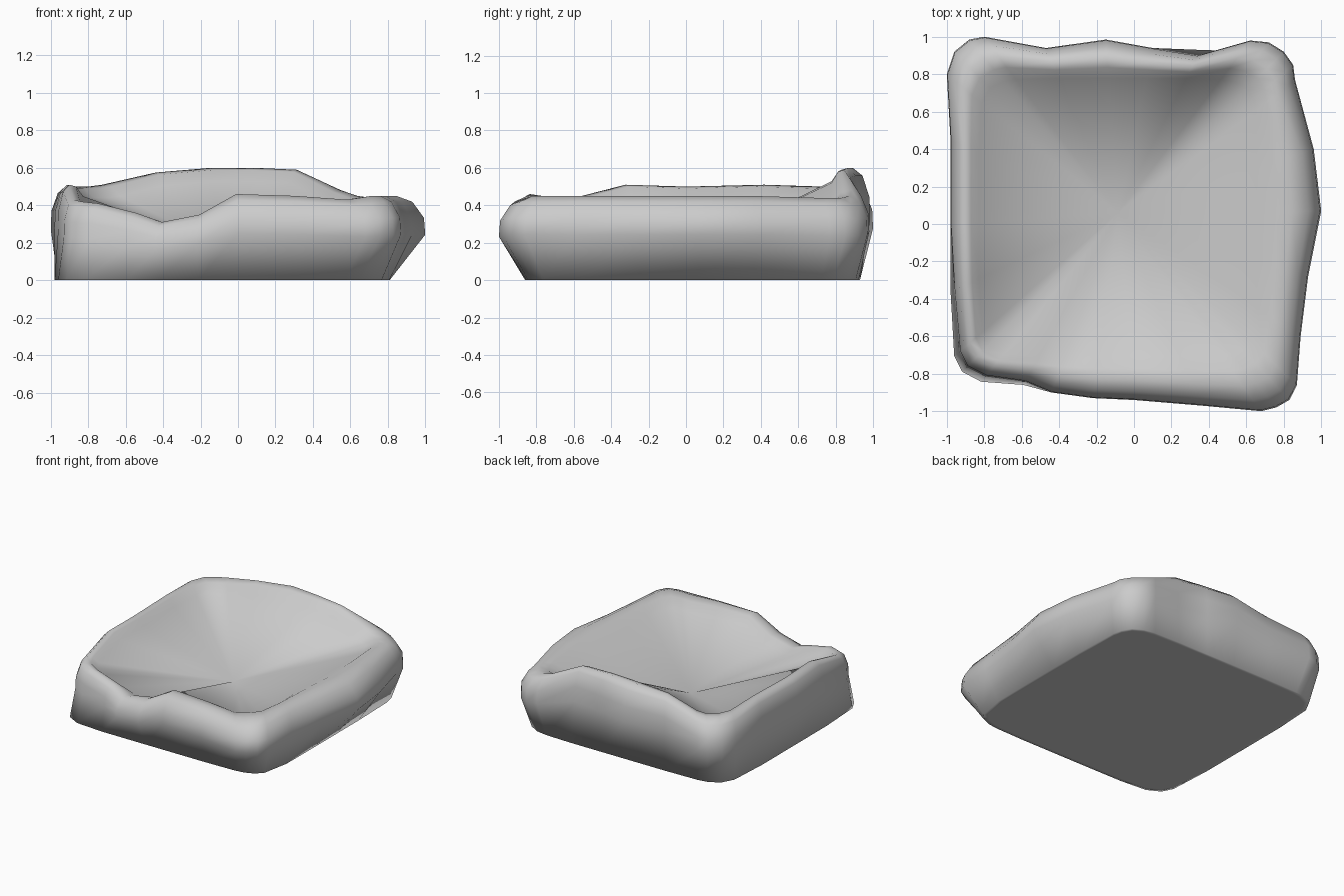
import bpy, bmesh, math
from mathutils import Vector

if "Cube" in bpy.data.objects:
    bpy.data.objects.remove(bpy.data.objects["Cube"])

# Wavy outline seen from above: x, y, rim height (counter-clockwise from front left)
OUTLINE = [
    (-.93, -.68, .43), (-.89, -.76, .42), (-.79, -.81, .41), (-.58, -.84, .36),
    (-.44, -.90, .31), (-.22, -.93, .35), (0, -.94, .46), (.36, -.97, .45),
    (.68, -1.0, .43), (.76, -.98, .44), (.83, -.94, .45), (.87, -.86, .45),
    (.89, -.60, .45), (.93, -.28, .45), (1.0, .07, .45), (.96, .40, .45),
    (.86, .77, .44), (.85, .85, .44), (.80, .92, .44), (.72, .97, .45),
    (.62, .98, .48), (.34, .90, .59), (.10, .94, .60), (-.15, .985, .60),
    (-.47, .94, .575), (-.80, 1.0, .51), (-.88, .985, .50), (-.96, .92, .50),
    (-1.0, .80, .50), (-.98, .45, .51), (-.98, 0, .50), (-.96, -.35, .51),
]
CENTRE = Vector((-.085, .06))
BASE_MID = Vector((-.085, .035))
HALF = .895          # half width of the flat base

# Rolled edge: blend from outline to inner square, share of rim height
PROFILE = [(0, .54), (.02, .74), (.2, .93), (.45, 1.0), (.72, .98), (1.0, .88)]


def square_point(x, y, scale=1.0):
    """Rounded-square point in the direction of an outline point."""
    d = Vector((x, y)) - BASE_MID
    n = 9
    r = HALF * scale / (abs(d.x) ** n + abs(d.y) ** n) ** (1 / n)
    return BASE_MID + d * r


bm = bmesh.new()

# Flat footprint with a narrow border, bulging side, rolled rim
rings = []
for scale in (.97, 1.0):
    rings.append([bm.verts.new((*square_point(x, y, scale), 0)) for x, y, h in OUTLINE])
for blend, share in PROFILE:
    ring = []
    for x, y, h in OUTLINE:
        p = Vector((x, y)).lerp(square_point(x, y, .83), blend)
        ring.append(bm.verts.new((p.x, p.y, h * share)))
    rings.append(ring)

count = len(OUTLINE)
for low, high in zip(rings, rings[1:]):
    for i in range(count):
        j = (i + 1) % count
        bm.faces.new((low[i], low[j], high[j], high[i]))

# Sunken seat and underside close as fans
seat = bm.verts.new((CENTRE.x, CENTRE.y, .18))
under = bm.verts.new((BASE_MID.x, BASE_MID.y, 0))
for i in range(count):
    j = (i + 1) % count
    bm.faces.new((rings[-1][i], rings[-1][j], seat))
    bm.faces.new((rings[0][j], rings[0][i], under))

bmesh.ops.recalc_face_normals(bm, faces=bm.faces)
for f in bm.faces:
    f.smooth = True
mesh = bpy.data.meshes.new("pet_bed")
bm.to_mesh(mesh)
bm.free()
bed = bpy.data.objects.new("pet_bed", mesh)
bpy.context.collection.objects.link(bed)
